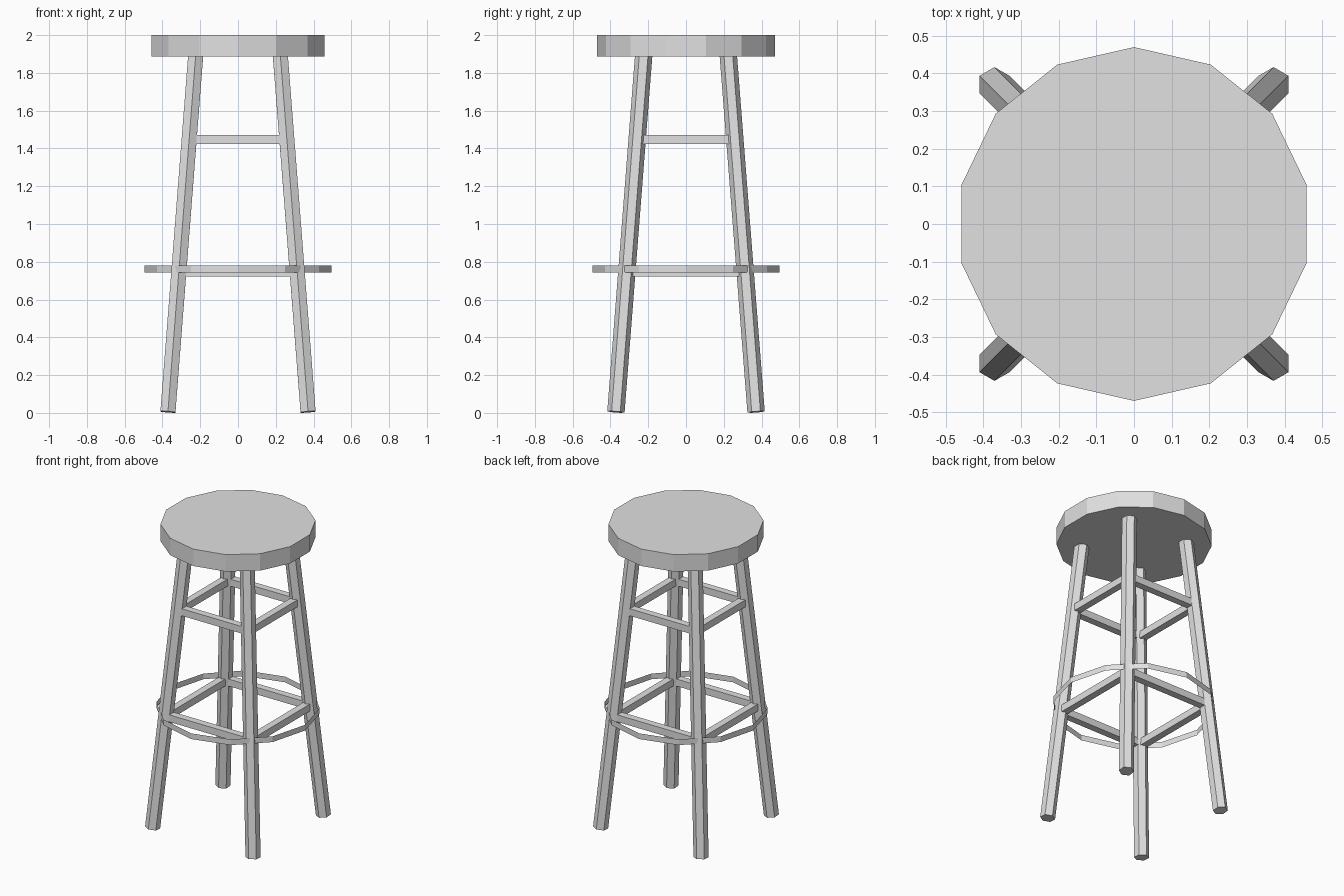
import bpy
import math
from mathutils import Vector

cube = bpy.data.objects.get("Cube")
if cube:
    bpy.data.objects.remove(cube, do_unlink=True)

grey = bpy.data.materials.new("plain grey")
grey.use_nodes = True
colour = (0.75, 0.75, 0.75, 1)
grey.diffuse_color = colour
grey.node_tree.nodes["Principled BSDF"].inputs["Base Color"].default_value = colour

SEAT_BOTTOM = 1.887
FOOT, HIP = 0.371, 0.224      # leg offset from centre at floor and seat
LEG_RADIUS = 0.046
RUNG = 0.047


def finish(name):
    obj = bpy.context.object
    obj.name = name
    obj.data.materials.clear()
    obj.data.materials.append(grey)
    return obj


def prism(name, sides, radius, start, end, fill="NGON"):
    """Straight prism between two points, first corner facing +y."""
    start, end = Vector(start), Vector(end)
    axis = end - start
    bpy.ops.mesh.primitive_cylinder_add(
        vertices=sides, radius=radius, depth=axis.length,
        end_fill_type=fill, location=(start + end) / 2)
    obj = finish(name)
    obj.rotation_euler = Vector((0, 0, 1)).rotation_difference(axis).to_euler()
    return obj


def leg_offset(z):
    return FOOT + (HIP - FOOT) * z / SEAT_BOTTOM


# Seat
prism("seat", 14, 0.47, (0, 0, SEAT_BOTTOM), (0, 0, 2))

# Splayed six-sided legs
for y, depth_name in ((-1, "front"), (1, "back")):
    for x, side_name in ((-1, "right"), (1, "left")):
        prism(f"{depth_name}_{side_name}_leg", 6, LEG_RADIUS,
              (x * FOOT, y * FOOT, 0.005),
              (x * HIP, y * HIP, SEAT_BOTTOM + 0.005))

# Two levels of square rungs joining the leg centres
for level, z in (("upper", 1.448), ("lower", 0.746)):
    r = leg_offset(z)
    for i, side in enumerate(("front", "left", "back", "right")):
        angle = i * math.pi / 2
        bpy.ops.mesh.primitive_cube_add(
            size=1, location=(r * math.sin(angle), -r * math.cos(angle), z))
        rung = finish(f"{level}_{side}_rung")
        rung.scale = (2 * r, RUNG, RUNG)
        rung.rotation_euler.z = angle

# Thin open foot band around the legs
prism("foot_ring", 12, 0.496, (0, 0, 0.742), (0, 0, 0.78), fill="NOTHING")
